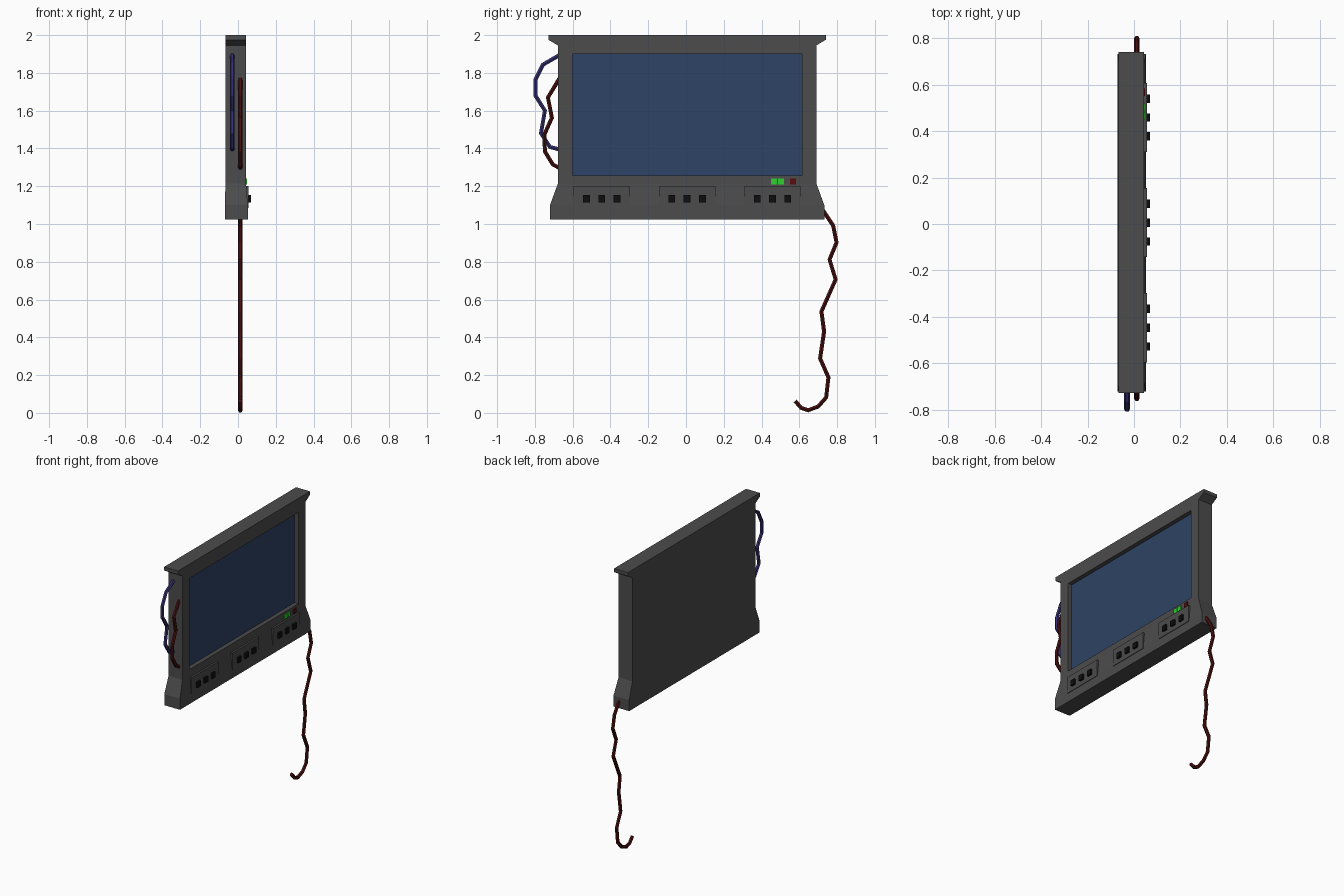
import bpy
import bmesh
from mathutils import Vector

if "Cube" in bpy.data.objects:
    bpy.data.objects.remove(bpy.data.objects["Cube"], do_unlink=True)

CY = 0.006  # middle of the casing along y


def material(name, r, g, b):
    m = bpy.data.materials.new(name)
    m.use_nodes = True
    m.diffuse_color = (r, g, b, 1)
    m.node_tree.nodes["Principled BSDF"].inputs["Base Color"].default_value = (r, g, b, 1)
    return m


GREY = material("dark grey casing", 0.072, 0.072, 0.072)
BLUE = material("blue screen", 0.027, 0.056, 0.13)
BLACK = material("black buttons", 0.004, 0.004, 0.004)
GREEN = material("green light", 0.03, 0.62, 0.03)
RED = material("red light", 0.1, 0.004, 0.004)
RED_CABLE = material("dark red cable", 0.065, 0.005, 0.005)
PURPLE = material("purple cable", 0.036, 0.03, 0.17)


def mesh_object(name, bm, *mats):
    bmesh.ops.recalc_face_normals(bm, faces=bm.faces)
    me = bpy.data.meshes.new(name)
    bm.to_mesh(me)
    bm.free()
    for m in mats:
        me.materials.append(m)
    ob = bpy.data.objects.new(name, me)
    bpy.context.collection.objects.link(ob)
    return ob


def box(name, x, y, z, mat):
    """Box from (min, max) pairs."""
    bm = bmesh.new()
    bmesh.ops.create_cube(bm, size=1)
    for v in bm.verts:
        for i, (lo, hi) in enumerate((x, y, z)):
            v.co[i] = hi if v.co[i] > 0 else lo
    return mesh_object(name, bm, mat)


def cable(name, x, points, mat):
    """Faceted cable lying in a plane of constant x."""
    cu = bpy.data.curves.new(name, "CURVE")
    cu.dimensions = "3D"
    cu.bevel_depth = 0.0125
    cu.bevel_resolution = 1
    cu.use_fill_caps = True
    sp = cu.splines.new("POLY")
    sp.points.add(len(points) - 1)
    for p, (y, z) in zip(sp.points, points):
        p.co = (x, y, z, 1)
    sp.use_smooth = False
    cu.materials.append(mat)
    ob = bpy.data.objects.new(name, cu)
    bpy.context.collection.objects.link(ob)


# Casing: stacked rectangular sections (z, half width, back x, front x)
sections = [(1.023, 0.726, -0.07, 0.052), (1.1, 0.726, -0.07, 0.052),
            (1.215, 0.684, -0.066, 0.042), (1.945, 0.684, -0.066, 0.042),
            (1.975, 0.734, -0.066, 0.042), (2.0, 0.734, -0.066, 0.042)]
bm = bmesh.new()
rings = [[bm.verts.new((x, CY + s * w, z))
          for x, s in ((back, -1), (front, -1), (front, 1), (back, 1))]
         for z, w, back, front in sections]
for low, high in zip(rings, rings[1:]):
    for i in range(4):
        j = (i + 1) % 4
        bm.faces.new((low[i], low[j], high[j], high[i]))
bm.faces.new(rings[0][::-1])
bm.faces.new(rings[-1])
bm.normal_update()

# Recessed screen in the tall front face
screen = max(bm.faces, key=lambda f: (round(f.normal.x, 2), f.calc_area()))
bmesh.ops.inset_individual(bm, faces=[screen], thickness=0.03)
middle = screen.calc_center_median()
for v in screen.verts:
    v.co.y = CY + (0.607 if v.co.y > middle.y else -0.607)
    v.co.z = 1.9 if v.co.z > middle.z else 1.258
screen = bmesh.ops.extrude_discrete_faces(bm, faces=[screen])["faces"][0]
bmesh.ops.translate(bm, verts=screen.verts, vec=Vector((-0.03, 0, 0)))
screen.material_index = 1
mesh_object("casing", bm, GREY, BLUE)

# Three control panels with three buttons each
for side, label in ((-1, "right"), (0, "middle"), (1, "left")):
    y = CY + side * 0.452
    box(label + "_control_panel", (0.03, 0.056), (y - 0.149, y + 0.149), (1.085, 1.202), GREY)
    for n in (-1, 0, 1):
        b = y + n * 0.081
        box(f"{label}_button_{n + 2}", (0.05, 0.069), (b - 0.018, b + 0.018), (1.115, 1.153), BLACK)

# Indicator lights
for name, y, mat in (("green_light_1", 0.465, GREEN), ("green_light_2", 0.502, GREEN),
                     ("red_light", 0.567, RED)):
    box(name, (0.035, 0.048), (y - 0.016, y + 0.016), (1.21, 1.242), mat)

# Side cables and the long hanging cable
cable("purple_side_cable", -0.03,
      [(-0.66, 1.9), (-0.757, 1.844), (-0.797, 1.765), (-0.797, 1.68), (-0.747, 1.6),
       (-0.768, 1.48), (-0.72, 1.408), (-0.66, 1.392)], PURPLE)
cable("red_side_cable", 0.012,
      [(-0.67, 1.77), (-0.731, 1.67), (-0.71, 1.563), (-0.75, 1.473), (-0.747, 1.384),
       (-0.705, 1.315), (-0.66, 1.292)], RED_CABLE)
cable("hanging_cable", 0.012,
      [(0.72, 1.08), (0.779, 0.992), (0.797, 0.902), (0.76, 0.812), (0.792, 0.706),
       (0.717, 0.537), (0.731, 0.431), (0.71, 0.288), (0.754, 0.188), (0.742, 0.082),
       (0.7, 0.034), (0.647, 0.014), (0.61, 0.026), (0.578, 0.063)], RED_CABLE)
